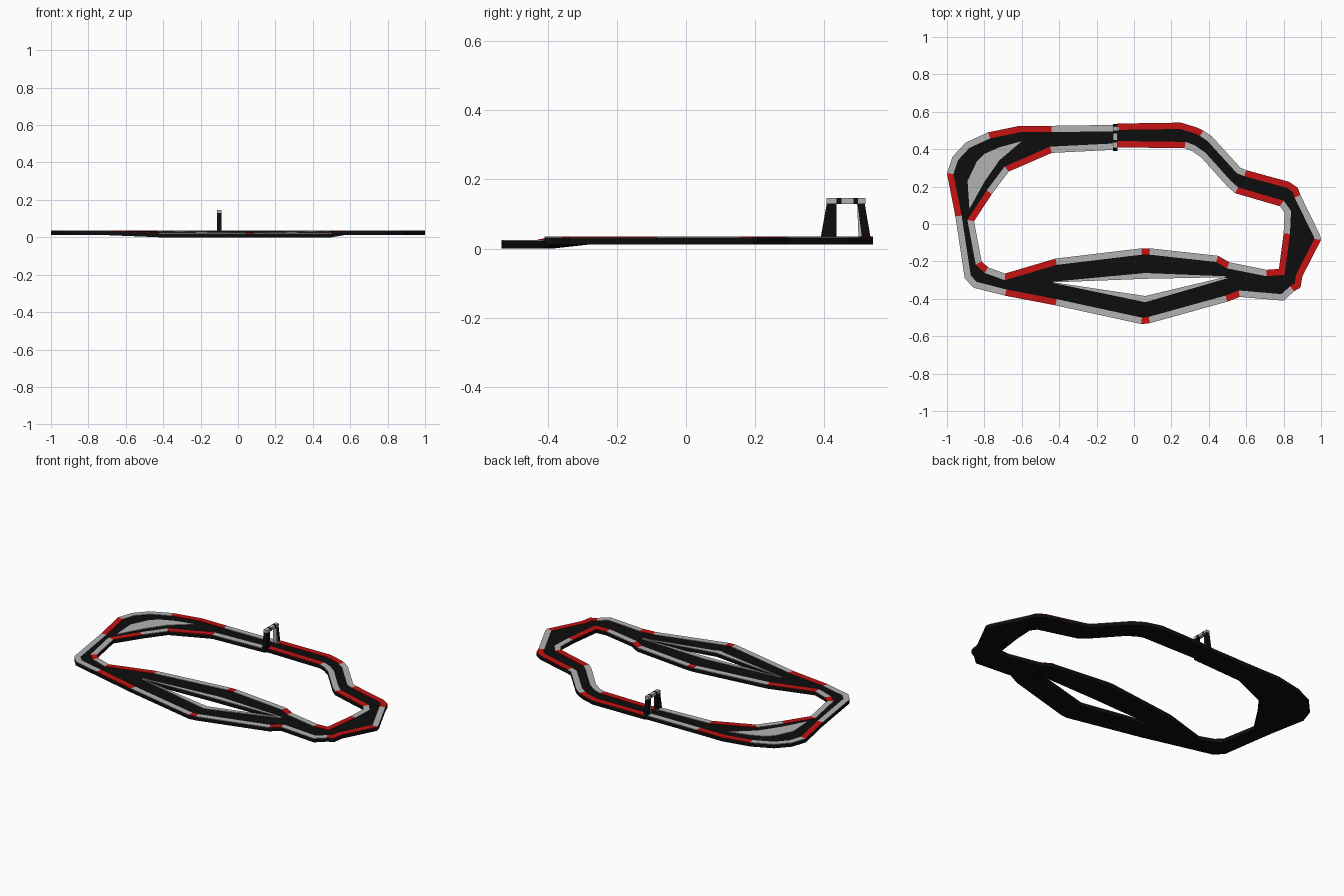
import bpy, bmesh
from mathutils import Vector

if "Cube" in bpy.data.objects:
    bpy.data.objects.remove(bpy.data.objects["Cube"])

BOTTOM, TOP, KERB, DIP = 0.011, 0.0325, 0.0355, 0.011
WIDTH = 0.034


def material(name, rgb):
    m = bpy.data.materials.new(name)
    m.diffuse_color = (*rgb, 1)
    m.use_nodes = True
    m.node_tree.nodes["Principled BSDF"].inputs["Base Color"].default_value = m.diffuse_color
    return m


BLACK = material("asphalt_black", (0.004, 0.004, 0.004))
GREY = material("kerb_grey", (0.45, 0.45, 0.45))
RED = material("kerb_red", (0.58, 0.006, 0.006))


def dip(x, y):
    # the front branch runs slightly lower than the rest
    return -DIP if y < -0.365 and -0.5 < x < 0.53 else 0.0


def finish(name, bm, mats):
    bmesh.ops.recalc_face_normals(bm, faces=bm.faces[:])
    me = bpy.data.meshes.new(name)
    bm.to_mesh(me)
    bm.free()
    for m in mats:
        me.materials.append(m)
    ob = bpy.data.objects.new(name, me)
    bpy.context.collection.objects.link(ob)
    return ob


def slab(name, loops, z0, z1, mat):
    # filled outline (with holes) given a thickness
    bm = bmesh.new()
    for pts in loops:
        vs = [bm.verts.new((x, y, z0 + dip(x, y))) for x, y in pts]
        for a, b in zip(vs, vs[1:] + vs[:1]):
            bm.edges.new((a, b))
    bmesh.ops.triangle_fill(bm, edges=bm.edges[:], use_beauty=True, normal=(0, 0, 1))
    ret = bmesh.ops.extrude_face_region(bm, geom=bm.faces[:], use_keep_orig=True)
    up = [g for g in ret["geom"] if isinstance(g, bmesh.types.BMVert)]
    bmesh.ops.translate(bm, verts=up, vec=(0, 0, z1 - z0))
    return finish(name, bm, [mat])


def offset(pts, dist):
    # closed loop moved sideways, positive to the left of travel
    out, n = [], len(pts)
    for i in range(n):
        p, a, b = (Vector(pts[k]) for k in (i, i - 1, (i + 1) % n))
        d1, d2 = (p - a).normalized(), (b - p).normalized()
        n1, n2 = Vector((-d1.y, d1.x)), Vector((-d2.y, d2.x))
        m = (n1 + n2) / max(1 + n1.dot(n2), 0.7)
        out.append(tuple(p + m * dist))
    return out


def kerb(name, edge, inner, colours, closed=True):
    # raised strip, one colour letter per segment
    bm = bmesh.new()
    rings = []
    for (x, y), (u, v) in zip(edge, inner):
        a, b = dip(x, y), dip(u, v)
        rings.append([bm.verts.new(c) for c in (
            (x, y, TOP + a), (x, y, KERB + a), (u, v, KERB + b), (u, v, TOP - 0.001 + b))])
    n = len(rings)
    for i in range(n if closed else n - 1):
        r, s = rings[i], rings[(i + 1) % n]
        for k in range(4):
            f = bm.faces.new((r[k], r[(k + 1) % 4], s[(k + 1) % 4], s[k]))
            f.material_index = 1 if colours[i] == "r" else 0
    return finish(name, bm, [GREY, RED])


# edge outlines, clockwise from the gate
OUTER = [(-.09, .537), (.25, .542), (.34, .515), (.37, .50), (.415, .47), (.57, .30), (.60, .288),
         (.83, .225), (.875, .195), (.89, .155), (.995, -.06), (1.0, -.085), (.90, -.28), (.89, -.34),
         (.855, -.36), (.80, -.41), (.565, -.39), (.50, -.415), (.085, -.53), (.04, -.535),
         (-.42, -.435), (-.69, -.383), (-.86, -.34), (-.905, -.29), (-.955, .04), (-1.0, .27),
         (-.97, .36), (-.90, .435), (-.78, .49), (-.61, .525), (-.44, .525), (-.10, .53)]
OUTER_C = "rrrggg" "rrrg" "grrr" "gg" "rgrg" "rggg" "rggg" "rrgg"
INNER = [(-.09, .41), (.27, .405), (.31, .39), (.36, .355), (.495, .205), (.54, .165), (.78, .095),
         (.805, .06), (.80, -.05), (.775, -.24), (.71, -.245), (.51, -.205), (.45, -.17),
         (.085, -.13), (.04, -.13), (-.42, -.185), (-.69, -.265), (-.78, -.232), (-.815, -.20),
         (-.855, .015), (-.76, .16), (-.67, .28), (-.44, .38), (-.10, .397)]
INNER_C = "rggg" "grgg" "rrgr" "grgr" "grgr" "grgg"
HOLE_UP = [(-.43, -.312), (.06, -.293), (.48, -.285)]
HOLE_LOW = [(-.43, -.312), (.06, -.385), (.48, -.285)]

# road bed
slab("road_bed", [OUTER, INNER, HOLE_UP + [HOLE_LOW[1]]], BOTTOM, TOP, BLACK)

# kerbs along both road edges
kerb("outer_kerb", OUTER, offset(OUTER, -WIDTH), OUTER_C)
kerb("inner_kerb", INNER, offset(INNER, WIDTH), INNER_C)

# kerbs around the gap between the two front branches
kerb("gap_kerb_back", HOLE_UP, [(-.43, -.308), (.06, -.262), (.50, -.28)], "gg", False)
kerb("gap_kerb_front", HOLE_LOW, [(-.43, -.316), (.06, -.418), (.50, -.29)], "gg", False)

# grey island between the two left branches
slab("left_island", [[(-.88, .08), (-.89, .23), (-.84, .335), (-.80, .375), (-.72, .41), (-.60, .443),
                      (-.72, .34), (-.80, .225)]], TOP - 0.001, KERB, GREY)


# gate over the start line
def prism(name, profile, x0, x1, mat):
    bm = bmesh.new()
    a, b = ([bm.verts.new((x, y, z)) for y, z in profile] for x in (x0, x1))
    bm.faces.new(a)
    bm.faces.new(b)
    n = len(profile)
    for i in range(n):
        j = (i + 1) % n
        bm.faces.new((a[i], a[j], b[j], b[i]))
    return finish(name, bm, [mat])


GX = (-.111, -.088)
prism("gate_leg_front", [(.39, .03), (.436, .03), (.436, .13), (.408, .13)], *GX, BLACK)
prism("gate_leg_back", [(.51, .03), (.535, .03), (.518, .13), (.497, .13)], *GX, BLACK)
prism("gate_leg_back_lining", [(.500, .03), (.512, .03), (.503, .13), (.496, .13)], *GX, GREY)
cuts = [.407, .436, .450, .485, .499, .520]
for i in range(5):
    prism(f"gate_beam_{i + 1}", [(cuts[i], .129), (cuts[i + 1], .129), (cuts[i + 1], .146), (cuts[i], .146)],
          *GX, BLACK if i % 2 else GREY)
